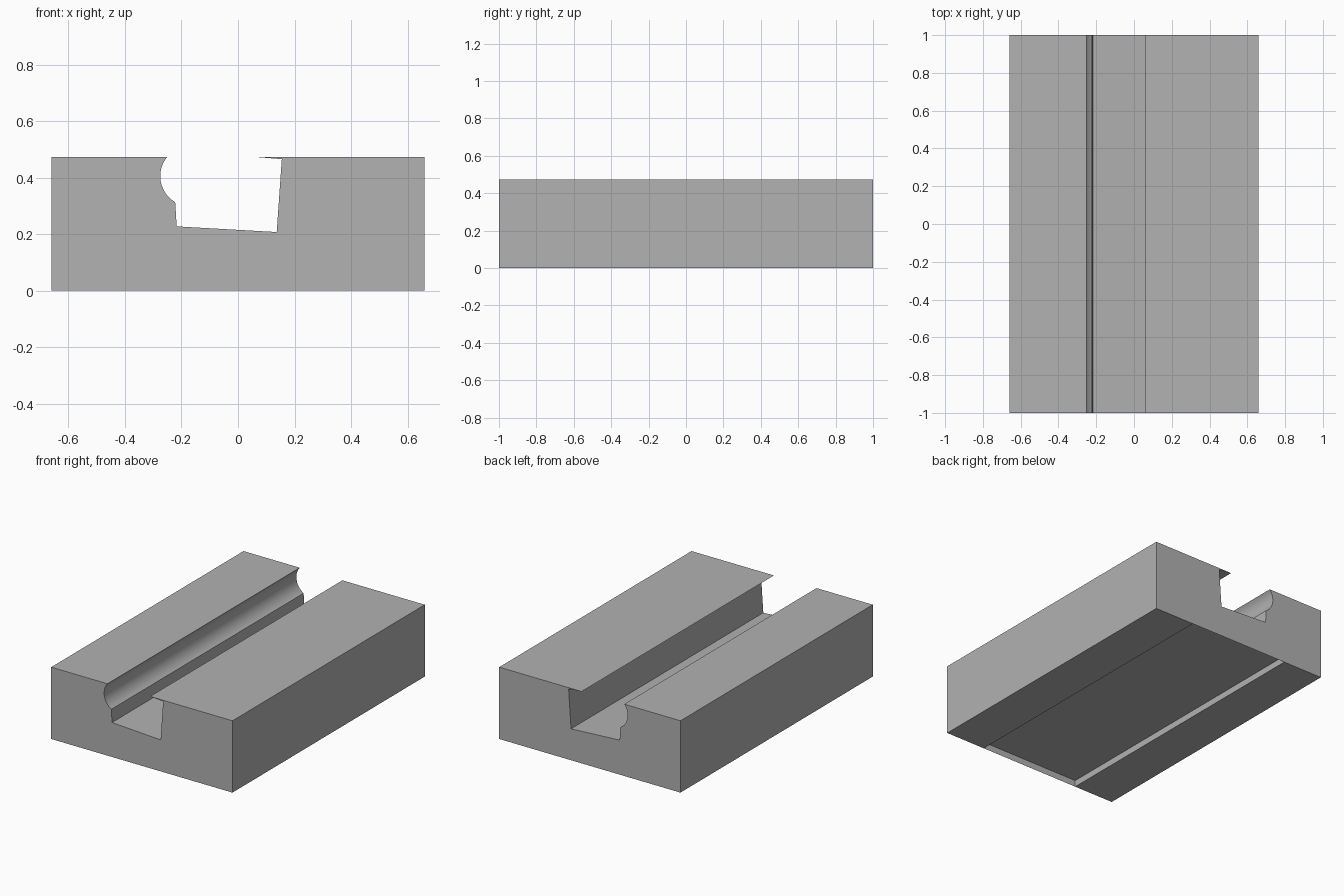
import bpy
import bmesh
from math import cos, sin, radians

cube = bpy.data.objects.get("Cube")
if cube:
    bpy.data.objects.remove(cube, do_unlink=True)

HALF_W, HALF_L, HEIGHT = 0.66, 1.0, 0.473
RECESS_HALF, RECESS_DEPTH = 0.367, 0.043

grey = bpy.data.materials.new("plain grey")
grey.use_nodes = True
colour = (0.445, 0.445, 0.445, 1)
grey.diffuse_color = colour
grey.node_tree.nodes["Principled BSDF"].inputs["Base Color"].default_value = colour


def arc(cx, cz, r, start, end, steps):
    angles = [radians(start + (end - start) * i / steps) for i in range(steps + 1)]
    return [(cx + r * cos(a), cz + r * sin(a)) for a in angles]


# Cross-section: slanted groove with a rounded side and an overhanging lip
groove = arc(-0.168, 0.405, 0.107, 140.5, 239.5, 24)
groove += [(-0.217, 0.227), (0.137, 0.207), (0.155, 0.465), (0.06, HEIGHT)]
groove[0] = (groove[0][0], HEIGHT)
outline = [(-HALF_W, 0), (-HALF_W, HEIGHT)] + groove + [(HALF_W, HEIGHT), (HALF_W, 0)]

# Shallow channel under the block, closed by the end faces
channel = [(RECESS_HALF, 0), (RECESS_HALF, RECESS_DEPTH),
           (-RECESS_HALF, RECESS_DEPTH), (-RECESS_HALF, 0)]

bm = bmesh.new()
profile = outline + channel
front = [bm.verts.new((x, -HALF_L, z)) for x, z in profile]
back = [bm.verts.new((x, HALF_L, z)) for x, z in profile]

# Long faces
for i in range(len(profile)):
    j = (i + 1) % len(profile)
    bm.faces.new((front[i], back[i], back[j], front[j]))

# End faces
n = len(outline)
bm.faces.new(front[:n] + [front[n], front[-1]])
bm.faces.new(list(reversed(back[:n] + [back[n], back[-1]])))

mesh = bpy.data.meshes.new("grooved_block")
bm.to_mesh(mesh)
bm.free()
mesh.materials.append(grey)
block = bpy.data.objects.new("grooved_block", mesh)
bpy.context.collection.objects.link(block)

# Smooth the rounded groove side, keep the other edges sharp
bpy.context.view_layer.objects.active = block
block.select_set(True)
bpy.ops.object.shade_smooth_by_angle(angle=radians(20))
